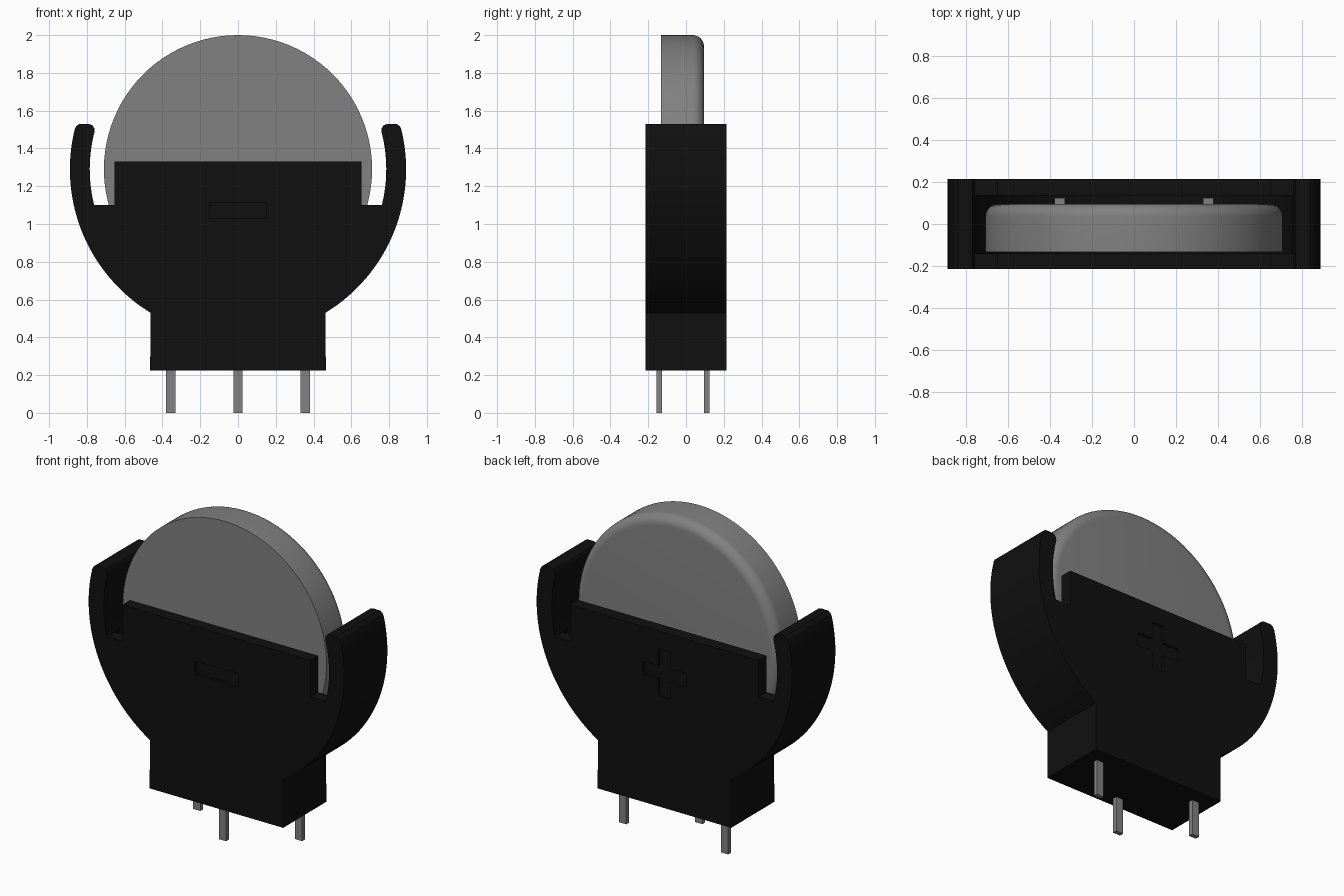
import bpy, bmesh, math
from mathutils import Matrix

if "Cube" in bpy.data.objects:
    bpy.data.objects.remove(bpy.data.objects["Cube"], do_unlink=True)

CZ = 1.29           # height of the coin centre
R_OUT, R_IN = 0.89, 0.785


def material(name, value):
    m = bpy.data.materials.new(name)
    m.use_nodes = True
    col = (value, value, value, 1)
    m.diffuse_color = col
    m.node_tree.nodes["Principled BSDF"].inputs["Base Color"].default_value = col
    return m


black = material("black plastic", 0.005)
grey = material("grey metal", 0.22)


def finish(name, bm, mat):
    bmesh.ops.recalc_face_normals(bm, faces=bm.faces)
    me = bpy.data.meshes.new(name)
    bm.to_mesh(me)
    bm.free()
    ob = bpy.data.objects.new(name, me)
    bpy.context.collection.objects.link(ob)
    me.materials.append(mat)
    return ob


def box(name, x0, x1, y0, y1, z0, z1, mat):
    bm = bmesh.new()
    bmesh.ops.create_cube(bm, size=1)
    bmesh.ops.scale(bm, vec=(x1 - x0, y1 - y0, z1 - z0), verts=bm.verts)
    bmesh.ops.translate(bm, vec=((x0 + x1) / 2, (y0 + y1) / 2, (z0 + z1) / 2), verts=bm.verts)
    return finish(name, bm, mat)


def prism(name, points, y0, y1, mat):
    """Extrude an x-z outline along y."""
    bm = bmesh.new()
    face = bm.faces.new([bm.verts.new((x, y0, z)) for x, z in points])
    out = bmesh.ops.extrude_face_region(bm, geom=[face])
    verts = [v for v in out["geom"] if isinstance(v, bmesh.types.BMVert)]
    bmesh.ops.translate(bm, vec=(0, y1 - y0, 0), verts=verts)
    return finish(name, bm, mat)


def disc(name, radius, y0, y1, mat, bevel=0):
    """Cylinder along y, with an optional rounded back rim."""
    bm = bmesh.new()
    bmesh.ops.create_cone(bm, cap_ends=True, segments=96, radius1=radius,
                          radius2=radius, depth=y1 - y0)
    bmesh.ops.transform(bm, verts=bm.verts, matrix=Matrix.Translation((0, (y0 + y1) / 2, CZ))
                        @ Matrix.Rotation(math.pi / 2, 4, "X"))
    if bevel:
        rim = [e for e in bm.edges if all(v.co.y > y1 - 1e-4 for v in e.verts)]
        bmesh.ops.bevel(bm, geom=rim, offset=bevel, segments=8, profile=0.5, affect="EDGES")
    return finish(name, bm, mat)


def smooth(ob, angle):
    bpy.ops.object.select_all(action="DESELECT")
    ob.select_set(True)
    bpy.context.view_layer.objects.active = ob
    bpy.ops.object.shade_smooth_by_angle(angle=math.radians(angle))


def arc(r, z0, z1, n):
    a0, a1 = math.asin((z0 - CZ) / r), math.asin((z1 - CZ) / r)
    angles = [a0 + (a1 - a0) * i / n for i in range(n + 1)]
    return [(r * math.cos(a), CZ + r * math.sin(a)) for a in angles]


# Holder: right half of the outline from the foot up over the arm to the wall top
half = [(0.465, 0.225)] + arc(R_OUT, 0.53, 1.50, 32)
half += [(0.857, 1.517), (0.84, 1.53), (0.79, 1.53), (0.77, 1.522), (0.761, 1.507)]
half += arc(R_IN, 1.49, 1.10, 12) + [(0.655, 1.10), (0.655, 1.33)]
outline = half + [(-x, z) for x, z in reversed(half)]
holder = prism("holder", outline, -0.215, 0.215, black)

# Coin pocket and engraved polarity marks
w, t, mz = 0.15, 0.042, 1.07
plus = [(t, t), (t, w), (-t, w), (-t, t), (-w, t), (-w, -t),
        (-t, -t), (-t, -w), (t, -w), (t, -t), (w, -t), (w, t)]
cutters = [
    disc("pocket_cutter", R_IN - 0.004, -0.14, 0.135, black),
    box("minus_cutter", -w, w, -0.3, -0.2, mz - t, mz + t, black),
    prism("plus_cutter", [(x, z + mz) for x, z in plus], 0.2, 0.3, black),
]
bpy.context.view_layer.objects.active = holder
for c in cutters:
    mod = holder.modifiers.new(c.name, "BOOLEAN")
    mod.operation, mod.solver, mod.object = "DIFFERENCE", "EXACT", c
    bpy.ops.object.modifier_apply(modifier=mod.name)
    bpy.data.objects.remove(c, do_unlink=True)
smooth(holder, 25)

# Coin cell
smooth(disc("coin_cell", 0.71, -0.133, 0.095, grey, bevel=0.06), 30)

# Contact pins: one at the front, two running up behind the coin
box("front_pin", -0.025, 0.025, -0.155, -0.127, 0, 0.5, grey)
for side, x in (("left", 0.355), ("right", -0.355)):
    box(side + "_back_pin", x - 0.025, x + 0.025, 0.096, 0.124, 0, 1.2, grey)
